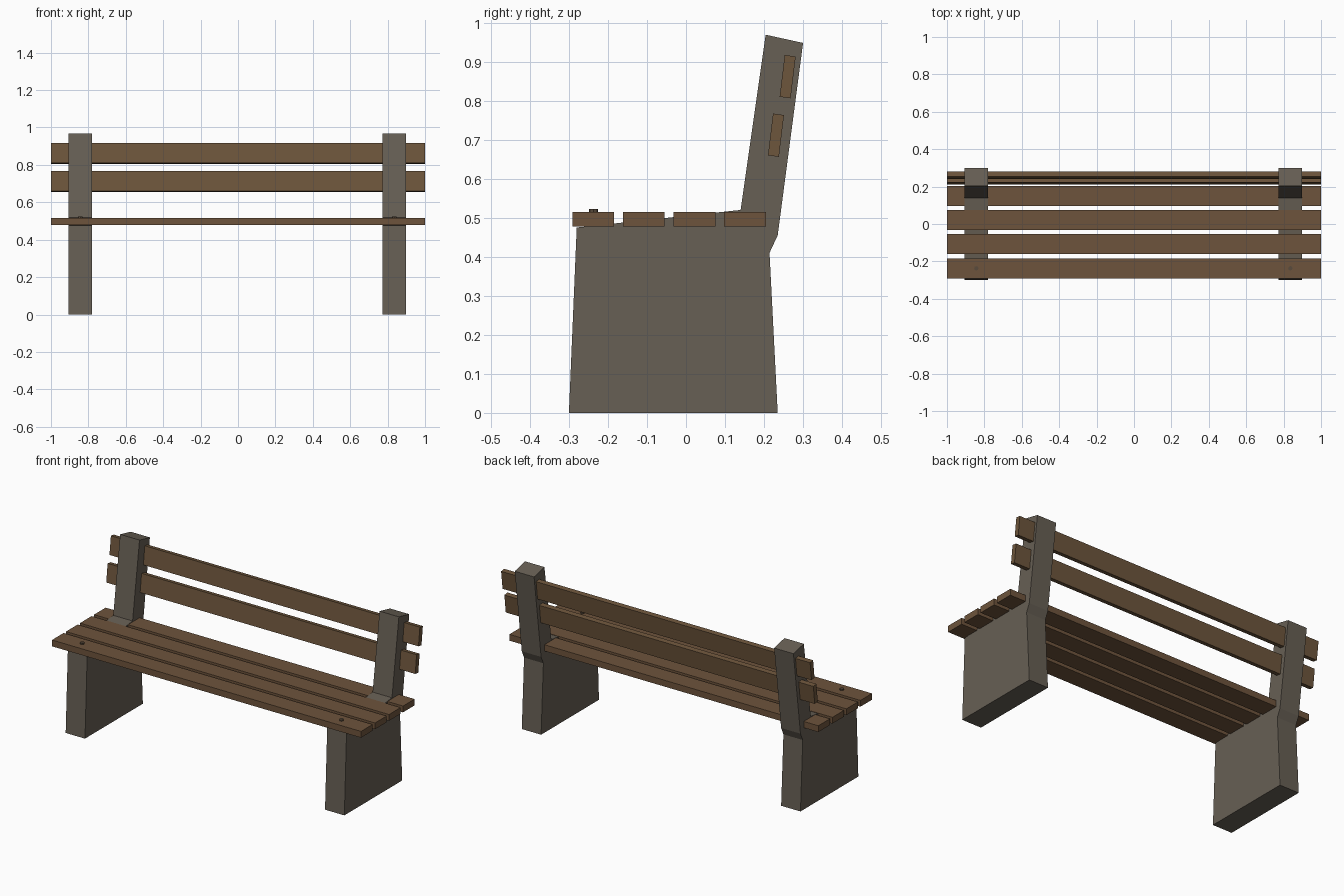
import bpy, bmesh, math
from mathutils import Matrix

cube = bpy.data.objects.get("Cube")
if cube:
    bpy.data.objects.remove(cube, do_unlink=True)


def material(name, rgb):
    m = bpy.data.materials.new(name)
    m.use_nodes = True
    m.diffuse_color = (*rgb, 1)
    m.node_tree.nodes["Principled BSDF"].inputs["Base Color"].default_value = (*rgb, 1)
    return m


concrete = material("grey concrete", (0.135, 0.115, 0.09))
seat_wood = material("brown seat wood", (0.155, 0.088, 0.045))
back_wood = material("brown back wood", (0.155, 0.092, 0.045))
bolt_metal = material("dark bolt", (0.10, 0.07, 0.045))


def finish(name, bm, mat):
    bmesh.ops.recalc_face_normals(bm, faces=bm.faces)
    mesh = bpy.data.meshes.new(name)
    bm.to_mesh(mesh)
    bm.free()
    mesh.materials.append(mat)
    obj = bpy.data.objects.new(name, mesh)
    bpy.context.collection.objects.link(obj)


def extrude_profile(name, profile, x0, x1, mat):
    """Extrude a (y, z) outline along x."""
    bm = bmesh.new()
    face = bm.faces.new([bm.verts.new((x0, y, z)) for y, z in profile])
    out = bmesh.ops.extrude_face_region(bm, geom=[face])
    moved = [g for g in out["geom"] if isinstance(g, bmesh.types.BMVert)]
    bmesh.ops.translate(bm, verts=moved, vec=(x1 - x0, 0, 0))
    finish(name, bm, mat)


# Concrete supports: leg block with leaning back post
support = [(-0.3, 0), (0.235, 0), (0.214, 0.41), (0.235, 0.455),
           (0.3, 0.948), (0.204, 0.969), (0.14, 0.52), (-0.28, 0.475)]
for side, x in (("right", -0.843), ("left", 0.836)):
    extrude_profile(side + "_support", support, x - 0.0625, x + 0.0625, concrete)
    # Bolt head on the front plank
    bm = bmesh.new()
    bmesh.ops.create_cone(bm, cap_ends=True, segments=8, radius1=0.012, radius2=0.012,
                          depth=0.02, matrix=Matrix.Translation((x, -0.237, 0.513)))
    finish(side + "_bolt", bm, bolt_metal)

# Seat planks
for i in range(4):
    y0 = -0.291 + i * 0.1295
    y1 = y0 + 0.107
    extrude_profile(f"seat_plank_{i + 1}",
                    [(y0, 0.478), (y1, 0.478), (y1, 0.515), (y0, 0.515)], -1, 1, seat_wood)

# Leaning back planks set into the posts
lower = [(0.21, 0.66), (0.238, 0.656), (0.251, 0.763), (0.223, 0.767)]
for i in range(2):
    profile = [(y + 0.03 * i, z + 0.15 * i) for y, z in lower]
    extrude_profile(f"back_plank_{i + 1}", profile, -1, 1, back_wood)
